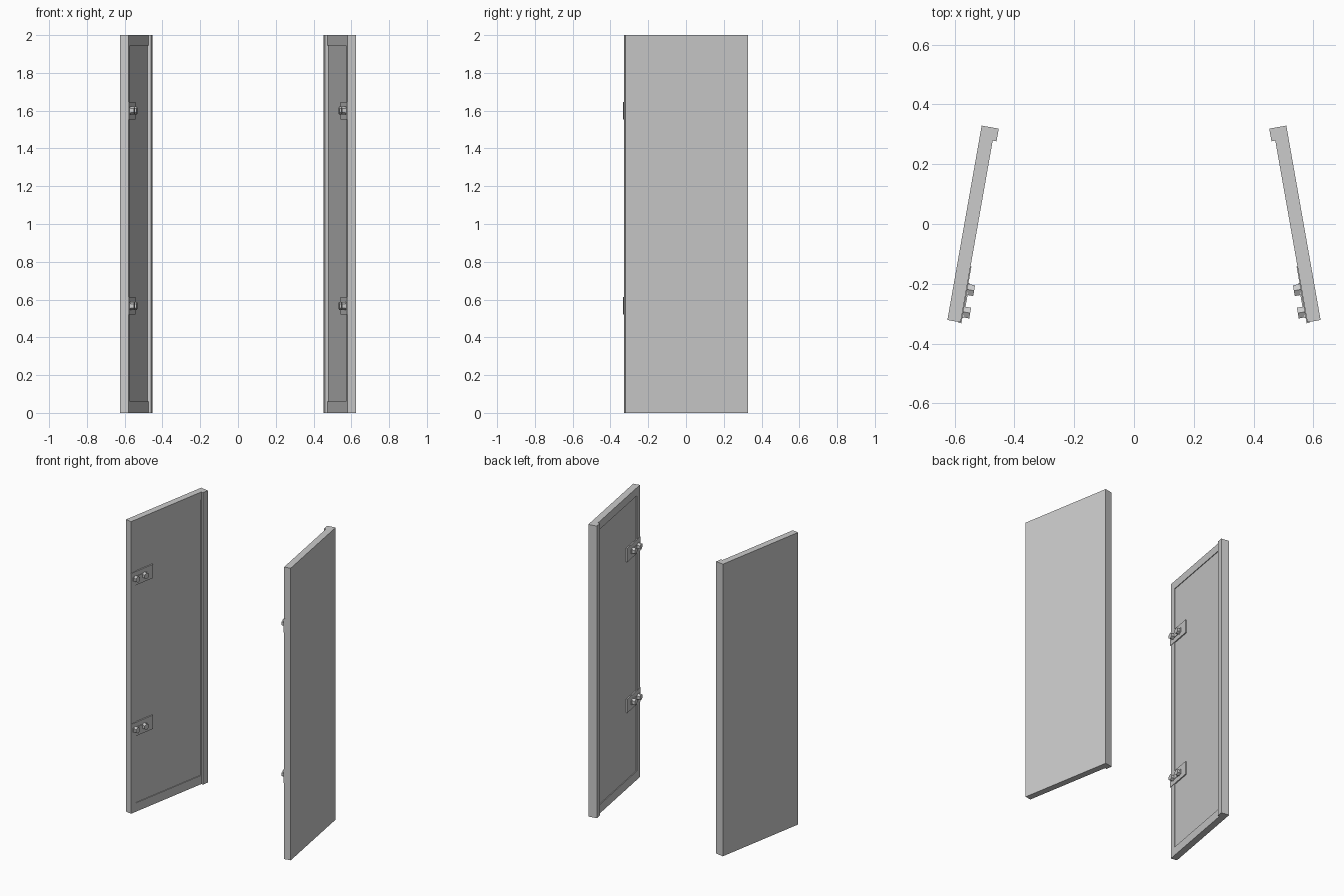
import bpy, bmesh, math
from mathutils import Matrix, Vector

if "Cube" in bpy.data.objects:
    bpy.data.objects.remove(bpy.data.objects["Cube"])

# Local door axes: u = front to back, v = outside to inside, z = up
A = math.radians(10)
U = Vector((math.sin(A), math.cos(A), 0))
V = Vector((math.cos(A), -math.sin(A), 0))
ORIGIN = Vector((-0.624, -0.321, 0))


def place(bm, name, side):
    """Turn a local (u, v, z) mesh into an object on the left (1) or right (-1)."""
    for vert in bm.verts:
        u, v, z = vert.co
        p = ORIGIN + U * u + V * v
        vert.co = (p.x * side, p.y, z)
    bmesh.ops.recalc_face_normals(bm, faces=bm.faces)
    me = bpy.data.meshes.new(name)
    bm.to_mesh(me)
    bm.free()
    ob = bpy.data.objects.new(name, me)
    bpy.context.collection.objects.link(ob)


def box(bm, u0, u1, v0, v1, z0, z1):
    m = Matrix.Translation(((u0 + u1) / 2, (v0 + v1) / 2, (z0 + z1) / 2)) @ \
        Matrix.Diagonal((u1 - u0, v1 - v0, z1 - z0, 1))
    return bmesh.ops.create_cube(bm, size=1, matrix=m)['verts']


def bolt(bm, u, v0, v1, z, r):
    m = Matrix.Translation((u, (v0 + v1) / 2, z)) @ Matrix.Rotation(math.pi / 2, 4, 'X')
    bmesh.ops.create_cone(bm, cap_ends=True, segments=6, radius1=r, radius2=r,
                          depth=v1 - v0, matrix=m)


for side, label in ((1, "left"), (-1, "right")):
    # door slab with a shallow recessed panel on the inside
    bm = bmesh.new()
    box(bm, 0, 0.66, 0, 0.045, 0, 2)
    bm.normal_update()
    inner = max(bm.faces, key=lambda f: f.calc_center_median().y)
    bmesh.ops.inset_region(bm, faces=[inner], thickness=0.045, use_even_offset=True)
    ring = list(inner.verts)
    for v in ring:
        v.co.z = 0.06 if v.co.z < 1 else 1.945
    ext = bmesh.ops.extrude_discrete_faces(bm, faces=[inner])
    for v in ext['faces'][0].verts:
        v.co.y -= 0.005
    bmesh.ops.remove_doubles(bm, verts=bm.verts, dist=1e-5)
    place(bm, label + "_door_panel", side)

    # closing lip on the back edge
    bm = bmesh.new()
    box(bm, 0.617, 0.66, 0.044, 0.058, 0, 2)
    place(bm, label + "_door_lip", side)

    # hinges: plate, raised strap, two hexagonal bolts
    for zc, pos in ((0.567, "lower"), (1.6, "upper")):
        bm = bmesh.new()
        box(bm, -0.003, 0.19, 0.038, 0.048, zc - 0.047, zc + 0.047)
        box(bm, 0.015, 0.135, 0.047, 0.052, zc - 0.015, zc + 0.015)
        for u in (0.036, 0.112):
            bolt(bm, u, 0.047, 0.071, zc, 0.021)
        place(bm, f"{label}_{pos}_hinge", side)
